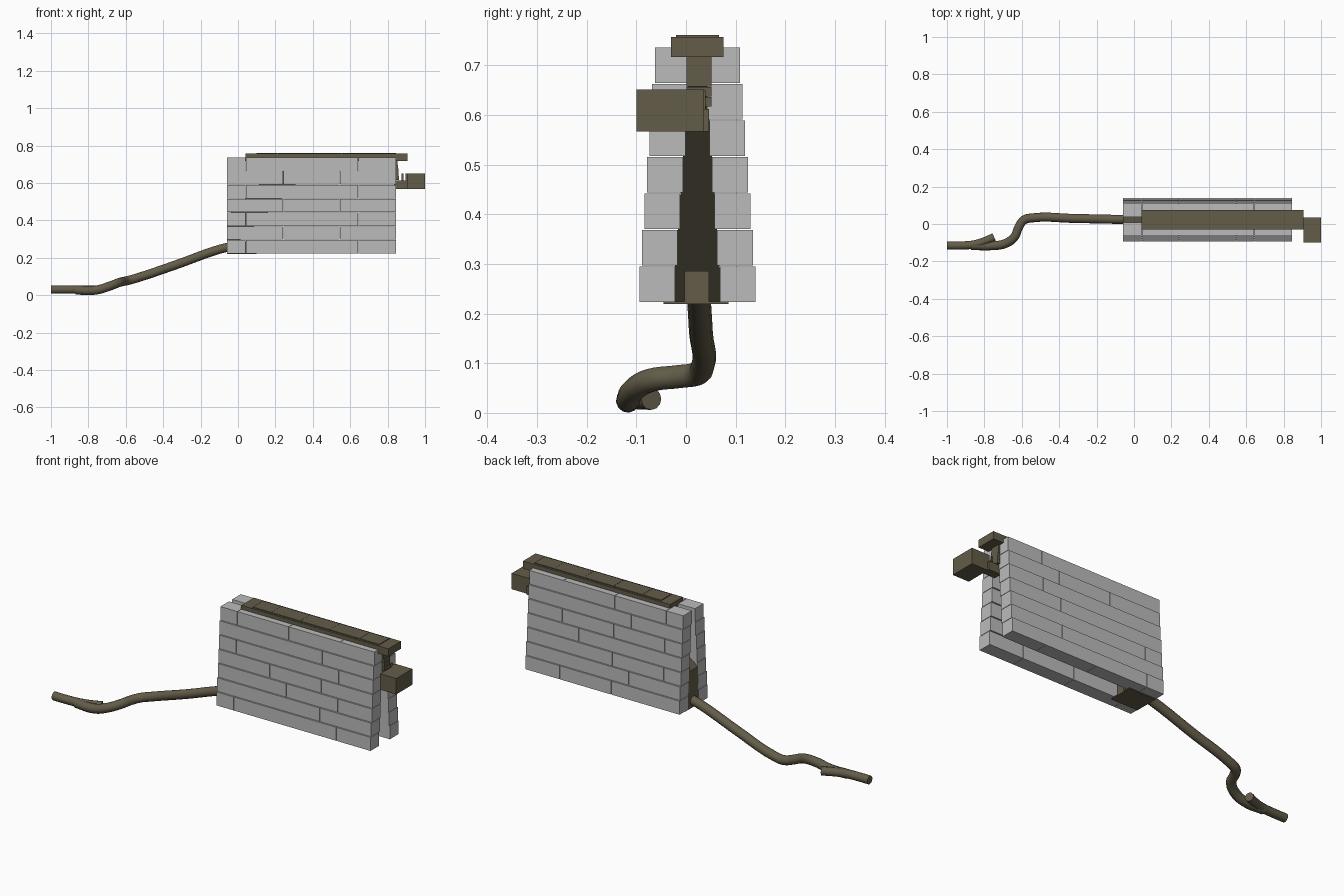
import bpy, bmesh
from mathutils import Vector

if "Cube" in bpy.data.objects:
    bpy.data.objects.remove(bpy.data.objects["Cube"])


def material(name, rgb):
    m = bpy.data.materials.new(name)
    m.diffuse_color = (*rgb, 1)
    m.use_nodes = True
    m.node_tree.nodes["Principled BSDF"].inputs["Base Color"].default_value = m.diffuse_color
    return m


STONE = material("grey stone", (0.50, 0.50, 0.50))
BRONZE = material("dark bronze", (0.125, 0.107, 0.066))


def finish(name, bm, mat):
    bmesh.ops.recalc_face_normals(bm, faces=bm.faces[:])
    me = bpy.data.meshes.new(name)
    bm.to_mesh(me)
    bm.free()
    me.materials.append(mat)
    ob = bpy.data.objects.new(name, me)
    bpy.context.collection.objects.link(ob)
    return ob


def add_box(bm, x, y, z):
    vs = bmesh.ops.create_cube(bm, size=1)["verts"]
    for v in vs:
        v.co = Vector([(a + b) / 2 + c * (b - a) for (a, b), c in zip((x, y, z), v.co)])


def boxes(name, mat, *specs):
    bm = bmesh.new()
    for s in specs:
        add_box(bm, *s)
    return finish(name, bm, mat)


# Two stepped brick walls leaning towards each other, running bond
MID, X0, X1, Z0 = 0.023, -0.06, 0.845, 0.222
ROWS, H, UNIT, GAP = 7, 0.0736, 0.905 / 9, 0.001
for side, label in ((-1, "front_wall"), (1, "back_wall")):
    bm = bmesh.new()
    for r in range(ROWS):
        outer = 0.117 - 0.0052 * r
        ys = sorted((MID + side * outer, MID + side * (outer - 0.072)))
        seams = [0, 3, 6, 9] if r % 2 else [0, 1, 4, 7, 9]
        for a, b in zip(seams, seams[1:]):
            add_box(bm, (X0 + a * UNIT + (GAP if a else 0), X0 + b * UNIT - (GAP if b < 9 else 0)),
                    ys, (Z0 + r * H + GAP, Z0 + (r + 1) * H - GAP))
    finish(label, bm, STONE)

# Sloping chute filling the gap between the walls
bm = bmesh.new()
prof = [(-0.06, 0.222), (-0.06, 0.42), (0.25, 0.725), (0.44, 0.725)]
rings = []
for side in (-1, 1):
    rings.append([bm.verts.new((x, MID + side * (0.050 - 0.071 * (z - Z0)), z)) for x, z in prof])
    bm.faces.new(rings[-1])
for i in range(4):
    j = (i + 1) % 4
    bm.faces.new((rings[0][i], rings[0][j], rings[1][j], rings[1][i]))
finish("sloping_chute", bm, BRONZE)

# Outlet box and its base plate
boxes("outlet_box", BRONZE,
      ((-0.058, 0.10), (-0.003, 0.046), (0.222, 0.286)),
      ((-0.058, 0.10), (-0.045, 0.086), (0.219, 0.224)))

# Cap beam with a thin raised panel of planks
boxes("cap_beam", BRONZE, ((0.04, 0.905), (-0.03, 0.076), (0.717, 0.757)))
cuts = [0.10, 0.21, 0.38, 0.555, 0.73, 0.845]
boxes("cap_panel", BRONZE,
      *[((a, b - 0.001), (-0.02, 0.066), (0.755, 0.761)) for a, b in zip(cuts, cuts[1:])])

# Segmented hanger below the beam
step = 0.02
boxes("hanger", BRONZE,
      *[((0.835, 0.853 + 0.002 * i), (0.001, 0.051), (0.717 - step * (i + 1), 0.7165 - step * i))
        for i in range(5)],
      ((0.835, 0.906), (0.001, 0.046), (0.567, 0.612)),
      ((0.875, 0.885), (0.032, 0.039), (0.605, 0.65)),
      ((0.895, 0.908), (0.0, 0.036), (0.605, 0.65)))

# Counterweight block
boxes("end_block", BRONZE, ((0.905, 1.0), (-0.10, 0.036), (0.567, 0.651)))


# Round pipes swept along smooth paths
def pipe(name, pts, radius):
    cu = bpy.data.curves.new(name + "_path", "CURVE")
    cu.dimensions = "3D"
    cu.bevel_depth = radius
    cu.bevel_resolution = 4
    cu.resolution_u = 5
    cu.use_fill_caps = True
    sp = cu.splines.new("BEZIER")
    sp.bezier_points.add(len(pts) - 1)
    for p, co in zip(sp.bezier_points, pts):
        p.co = co
        p.handle_left_type = p.handle_right_type = "AUTO"
    tmp = bpy.data.objects.new(name + "_path", cu)
    bpy.context.collection.objects.link(tmp)
    bpy.context.view_layer.update()
    me = bpy.data.meshes.new_from_object(tmp.evaluated_get(bpy.context.evaluated_depsgraph_get()))
    bpy.data.objects.remove(tmp)
    me.materials.clear()
    me.materials.append(BRONZE)
    ob = bpy.data.objects.new(name, me)
    bpy.context.collection.objects.link(ob)
    bpy.ops.object.select_all(action="DESELECT")
    ob.select_set(True)
    bpy.context.view_layer.objects.active = ob
    bpy.ops.object.shade_smooth_by_angle(angle=0.7)


pipe("drain_pipe", [(-0.03, 0.024, 0.262), (-0.10, 0.025, 0.245), (-0.33, 0.030, 0.163),
                    (-0.54, 0.033, 0.092), (-0.59, 0.020, 0.078), (-0.615, -0.015, 0.073),
                    (-0.64, -0.070, 0.066), (-0.69, -0.105, 0.047), (-0.76, -0.116, 0.027),
                    (-0.87, -0.115, 0.027)], 0.024)
pipe("outflow_pipe", [(-1.0, -0.115, 0.030), (-0.93, -0.115, 0.030), (-0.86, -0.110, 0.030),
                      (-0.80, -0.093, 0.029), (-0.748, -0.070, 0.028)], 0.022)
